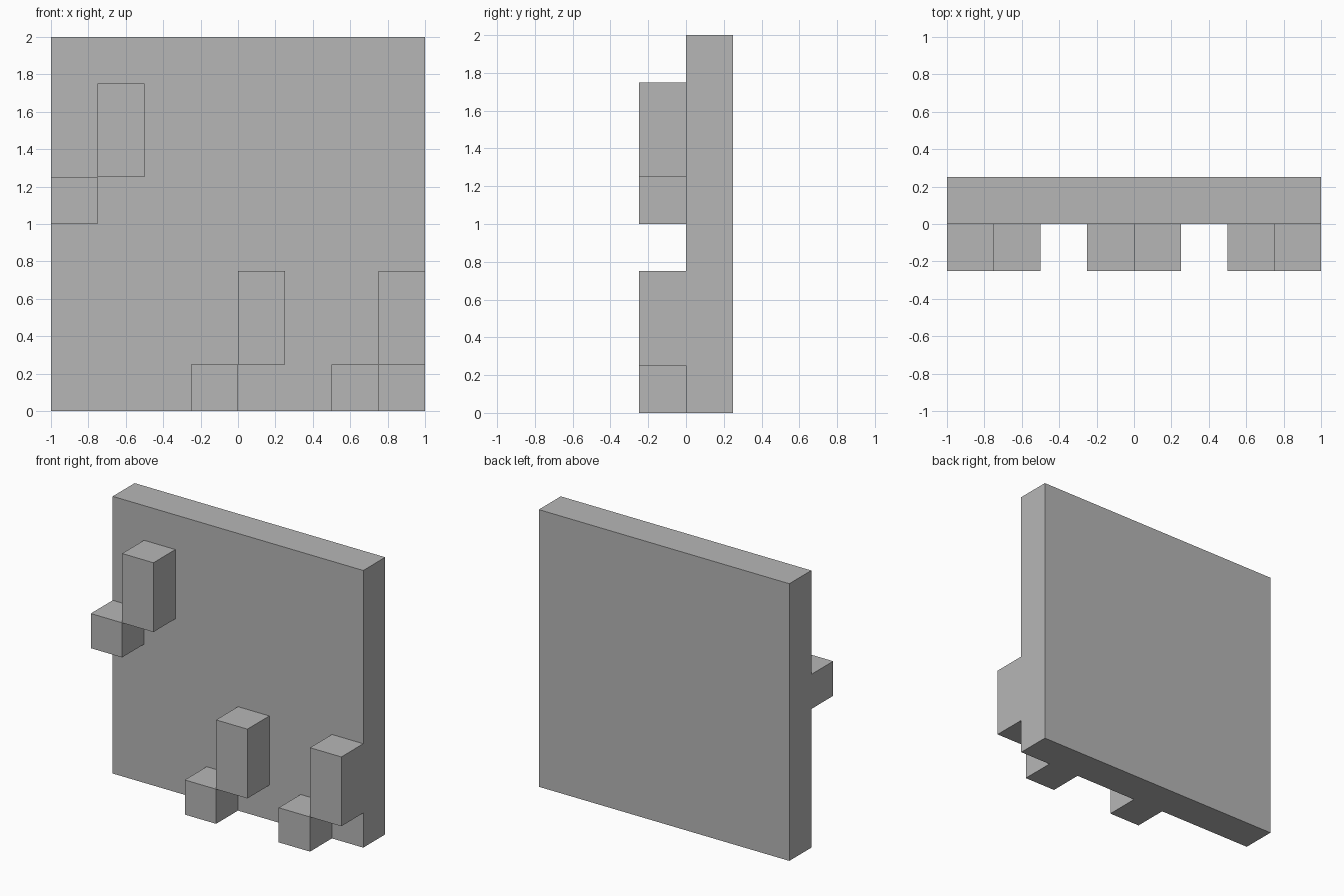
import bpy
import bmesh

cube = bpy.data.objects.get("Cube")
if cube:
    bpy.data.objects.remove(cube, do_unlink=True)

grey = bpy.data.materials.new("plain_grey")
grey.use_nodes = True
colour = (0.47, 0.47, 0.47, 1)
grey.diffuse_color = colour
grey.node_tree.nodes["Principled BSDF"].inputs["Base Color"].default_value = colour

U = 0.25  # grid unit that every block snaps to


def block(name, low, size):
    """Add a box from its lowest corner and size, both in grid units."""
    bm = bmesh.new()
    bmesh.ops.create_cube(bm, size=1)
    for v in bm.verts:
        v.co = [(lo + (c + 0.5) * s) * U for lo, c, s in zip(low, v.co, size)]
    mesh = bpy.data.meshes.new(name)
    bm.to_mesh(mesh)
    bm.free()
    mesh.materials.append(grey)
    obj = bpy.data.objects.new(name, mesh)
    bpy.context.collection.objects.link(obj)


# Upright slab
block("wall", (-4, 0, 0), (8, 1, 8))

# Stepped pairs on the front: a small cube, then a tall block one step up and to +x
for name, x, z in (("upper_right", -4, 4), ("lower_middle", -1, 0), ("lower_left", 2, 0)):
    block(name + "_cube", (x, -1, z), (1, 1, 1))
    block(name + "_tall_block", (x + 1, -1, z + 1), (1, 1, 2))
